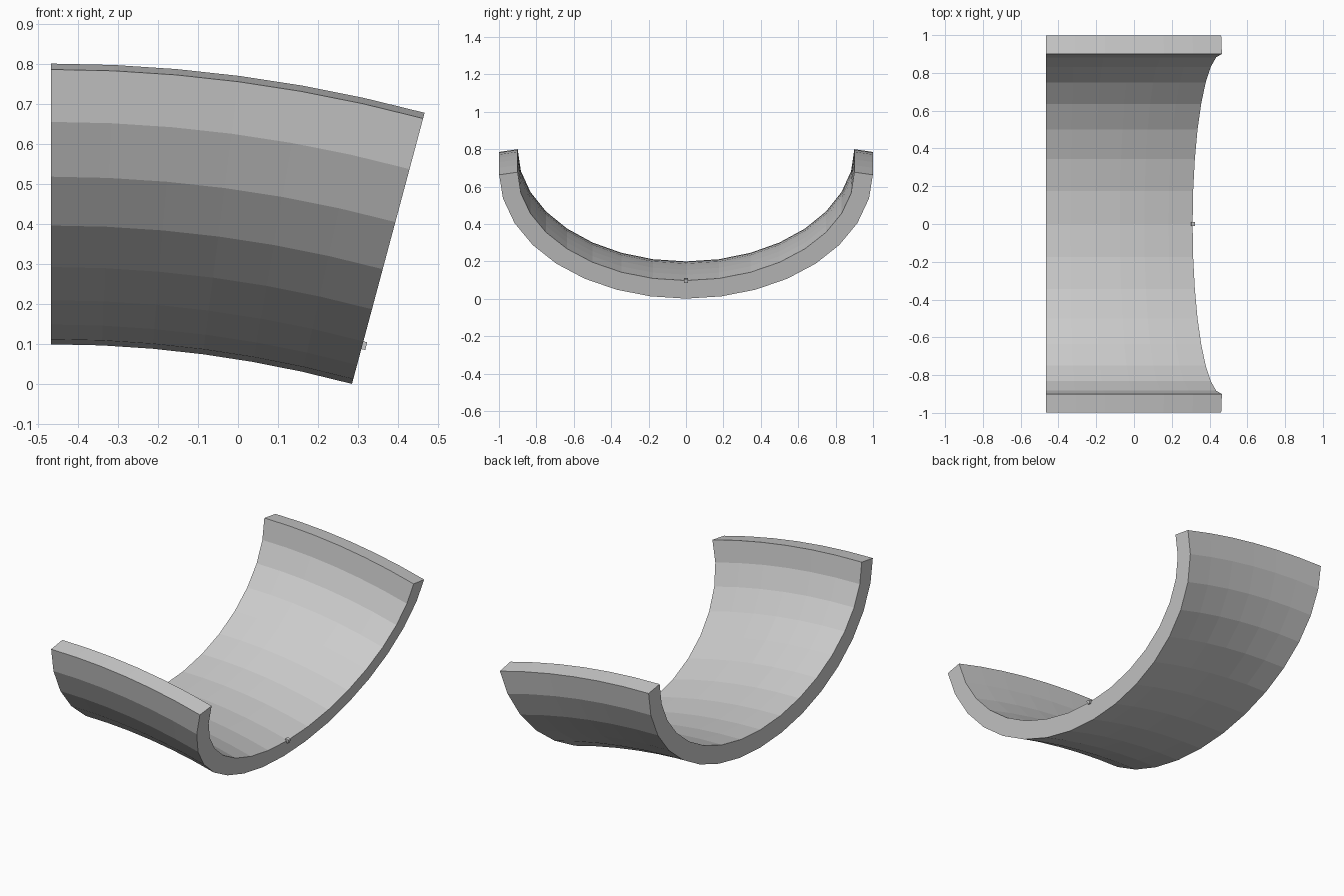
import bpy, bmesh
from math import sin, cos, pi, radians
from mathutils import Vector, Matrix

if "Cube" in bpy.data.objects:
    bpy.data.objects.remove(bpy.data.objects["Cube"])

BEND = radians(15)      # total bend of the channel
PIVOT_Z = -2.799        # bend axis height
X0 = -0.466             # straight vertical end
STEPS, SIDES, WALL = 6, 16, 0.1

# Half-elliptical inner profile (y, z)
inner = []
for k in range(SIDES + 1):
    a = -pi / 2 + pi * k / SIDES
    inner.append(Vector((0.9 * sin(a), 0.8 - 0.6 * cos(a))))

# Outer profile: inner one pushed out along its normals
outer = []
for k, p in enumerate(inner):
    d = Vector((0, 0))
    if k > 0:
        d += (p - inner[k - 1]).normalized()
    if k < SIDES:
        d += (inner[k + 1] - p).normalized()
    d.normalize()
    outer.append(p + Vector((d.y, -d.x)) * WALL)

loop = inner + outer[::-1]


def bend(y, z, angle):
    r = z - PIVOT_Z
    return (X0 + r * sin(angle), y, PIVOT_Z + r * cos(angle))


def finish(bm, name):
    bmesh.ops.recalc_face_normals(bm, faces=bm.faces)
    mesh = bpy.data.meshes.new(name)
    bm.to_mesh(mesh)
    bm.free()
    obj = bpy.data.objects.new(name, mesh)
    bpy.context.collection.objects.link(obj)


# Curved half-pipe channel
bm = bmesh.new()
rings = [[bm.verts.new(bend(p.x, p.y, BEND * i / STEPS)) for p in loop]
         for i in range(STEPS + 1)]
n = len(loop)
for a, b in zip(rings, rings[1:]):
    for j in range(n):
        k = (j + 1) % n
        bm.faces.new((a[j], a[k], b[k], b[j]))
# End caps
for ring in (rings[0], rings[-1]):
    for j in range(SIDES):
        bm.faces.new((ring[j], ring[j + 1], ring[n - 2 - j], ring[n - 1 - j]))
finish(bm, "channel")

# Tiny connector block on the lower end
bm = bmesh.new()
bmesh.ops.create_cube(bm, size=1, matrix=(
    Matrix.Translation(bend(0, 0.2, BEND))
    @ Matrix.Rotation(BEND, 4, 'Y')
    @ Matrix.Diagonal((0.02, 0.02, 0.02, 1))))
finish(bm, "connector_block")
